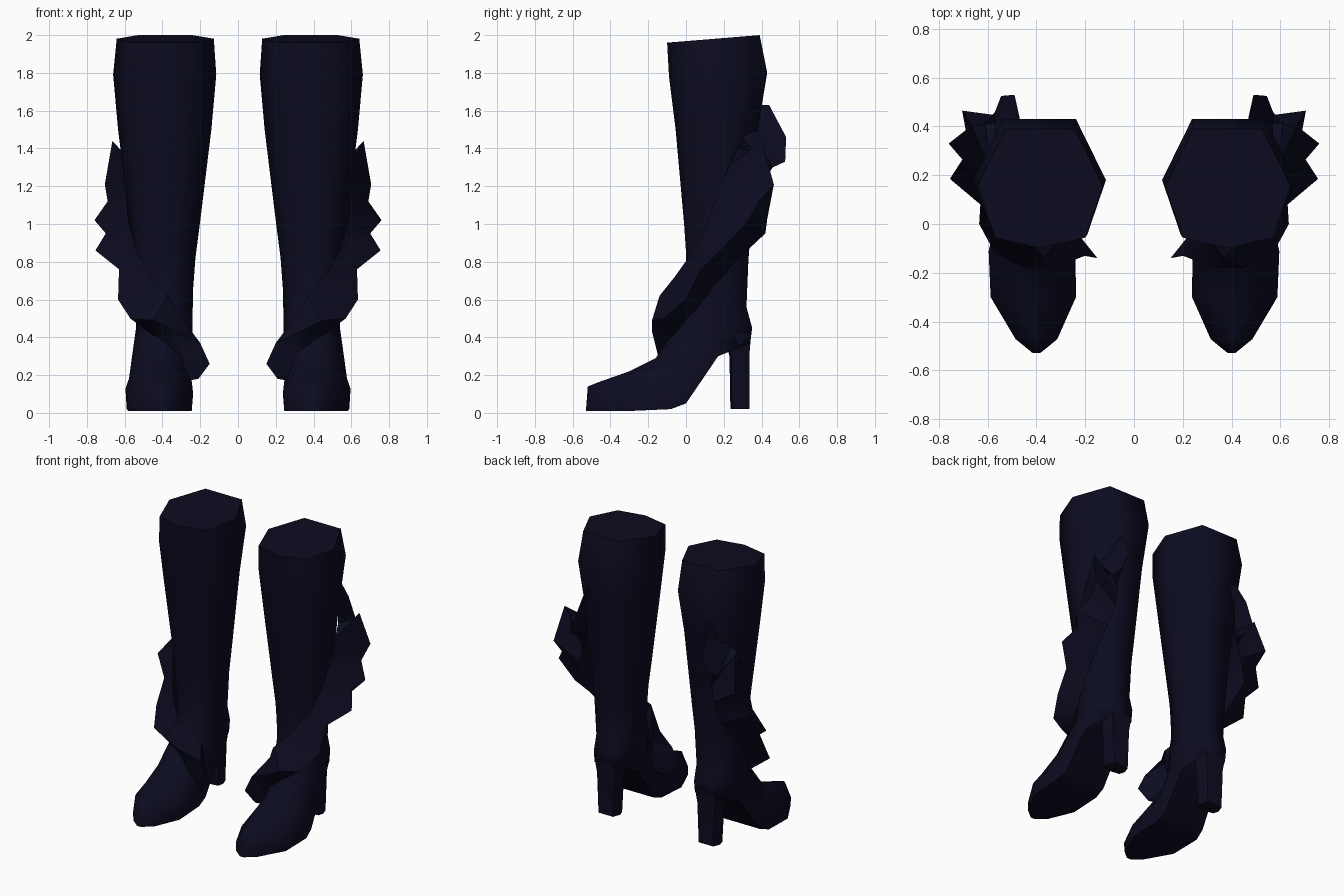
import bpy, bmesh, math
from mathutils import Vector

cube = bpy.data.objects.get("Cube")
if cube:
    bpy.data.objects.remove(cube, do_unlink=True)


def make_material(name, color):
    mat = bpy.data.materials.new(name)
    mat.use_nodes = True
    mat.diffuse_color = color
    mat.node_tree.nodes["Principled BSDF"].inputs["Base Color"].default_value = color
    return mat


leather = make_material("midnight leather", (0.0035, 0.0035, 0.015, 1))


def loft(name, rings, side, angle):
    """Skin a closed solid through equal rings of points, mirrored by side."""
    bm = bmesh.new()
    loops = [[bm.verts.new((p[0] * side, p[1], p[2])) for p in ring] for ring in rings]
    count = len(loops[0])
    for lower, upper in zip(loops, loops[1:]):
        for i in range(count):
            j = (i + 1) % count
            bm.faces.new((lower[i], lower[j], upper[j], upper[i]))
    bm.faces.new(loops[0])
    bm.faces.new(loops[-1])
    bmesh.ops.recalc_face_normals(bm, faces=bm.faces[:])
    mesh = bpy.data.meshes.new(name)
    bm.to_mesh(mesh)
    bm.free()
    mesh.materials.append(leather)
    obj = bpy.data.objects.new(name, mesh)
    bpy.context.collection.objects.link(obj)
    bpy.ops.object.select_all(action="DESELECT")
    obj.select_set(True)
    bpy.context.view_layer.objects.active = obj
    bpy.ops.object.shade_smooth_by_angle(angle=math.radians(angle))
    return obj


def section(front, back, centre, half, front_part=0.72, middle=0.52, back_part=0.55):
    """Seven-sided section with a ridge in front and a flat back, given as (y, z)."""
    front, back = Vector(front), Vector(back)
    shoulder, mid = front.lerp(back, 0.09), front.lerp(back, middle)
    layout = ((front, 0), (shoulder, front_part), (mid, 1), (back, back_part),
              (back, -back_part), (mid, -1), (shoulder, -front_part))
    return [(centre + half * k, p.x, p.y) for p, k in layout]


def sample(path, t):
    """Point at fraction t along a polyline with evenly spaced knots."""
    s = t * (len(path) - 1)
    i = min(int(s), len(path) - 2)
    return Vector(path[i]).lerp(Vector(path[i + 1]), s - i)


# Foot sections from toe to instep: top point, sole point, centre, half width
foot = [
    ((-.52, .14), (-.53, .01), .4, .015),
    ((-.47, .16), (-.475, .01), .4, .085),
    ((-.3, .22), (-.3, .01), .413, .175),
    ((-.16, .29), (-.08, .02), .418, .178),
    ((-.1, .38), (0, .05), .412, .165),
    ((-.05, .46), (.17, .3), .4, .152),
]
# Leg sections from ankle to cuff: front point, back point, centre, half width
leg = [
    ((-.02, .53), (.34, .37), .39, .15),
    ((0, .62), (.35, .45), .39, .15),
    ((0, .75), (.32, .56), .39, .152),
    ((0, .85), (.33, .8), .39, .165),
    ((-.01, 1), (.345, 1), .387, .185),
    ((-.055, 1.5), (.38, 1.5), .388, .247),
    ((-.09, 1.78), (.43, 1.8), .388, .273),
    ((-.1, 1.96), (.39, 2), .385, .257),
]
boot_rings = [section(*r, .55, .6, .96) for r in foot] + [section(*r) for r in leg]

# Block heel
heel_rings = [
    section((.235, .02), (.335, .02), .39, .075, .85, .5, .75),
    section((.23, .3), (.335, .3), .39, .09, .85, .5, .75),
    section((.2, .42), (.345, .42), .39, .12, .85, .5, .7),
]

# Ruffle: jagged outer rim, with upper and lower seams winding down the leg
rim = [
    (.47, .44, 1.63), (.49, .53, 1.46), (.545, .525, 1.33), (.57, .46, 1.3),
    (.61, .41, 1.38), (.665, .4, 1.44), (.705, .465, 1.21), (.69, .385, 1.12),
    (.76, .33, 1.02), (.7, .27, .95), (.755, .185, .86), (.63, .08, .76),
    (.635, 0, .6), (.57, -.12, .5), (.45, -.18, .49), (.33, -.18, .43),
    (.2, -.13, .37), (.15, -.14, .26), (.21, -.11, .18),
]
upper_seam = [
    (.46, .36, 1.63), (.54, .33, 1.5), (.59, .27, 1.4), (.6, .19, 1.22),
    (.58, .12, 1.02), (.54, .04, .86), (.46, -.06, .72), (.37, -.14, .62),
    (.27, -.02, .44), (.27, .04, .26),
]
lower_seam = [
    (.53, .36, 1.52), (.49, .42, 1.3), (.5, .43, 1.2), (.52, .44, 1.1),
    (.57, .42, .95), (.55, .26, .8), (.52, .08, .58), (.45, -.06, .41),
    (.3, -.15, .31), (.27, -.08, .17),
]
last = len(rim) - 1
ruffle_rings = [
    [sample(upper_seam, i / last), p, sample(lower_seam, i / last)]
    for i, p in enumerate(rim)
]

# Both boots
for label, side in (("left", 1), ("right", -1)):
    loft(label + "_boot", boot_rings, side, 75)
    loft(label + "_heel", heel_rings, side, 60)
    loft(label + "_ruffle", ruffle_rings, side, 40)
